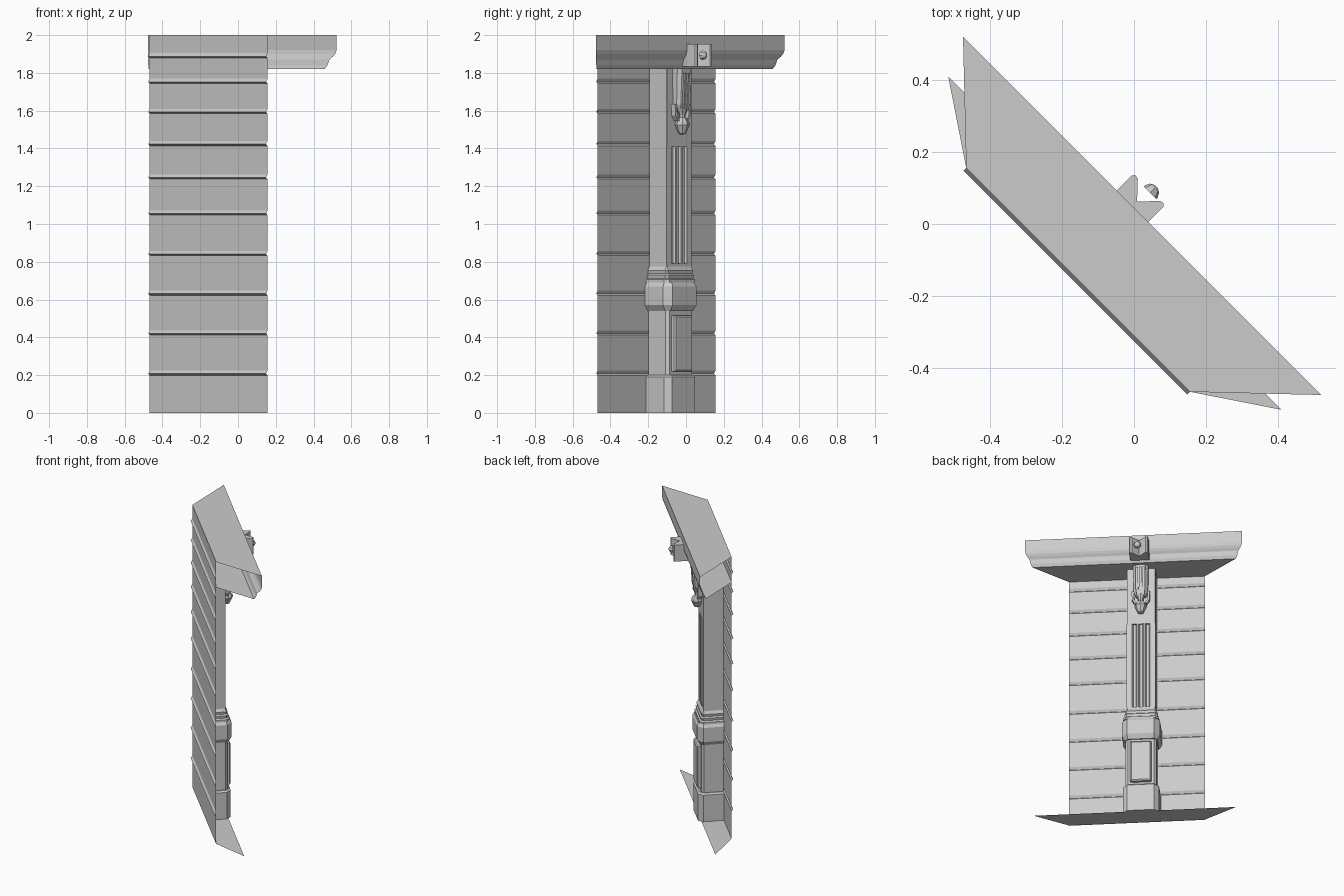
import bpy, math
from mathutils import Matrix

if "Cube" in bpy.data.objects:
    bpy.data.objects.remove(bpy.data.objects["Cube"])

TURN = Matrix.Rotation(-math.pi / 4, 4, 'Z')   # the panel faces diagonally (+x +y)
BACK = -0.22                                   # wall plane, local depth
CX = -0.038                                    # pilaster centre, local across


def mesh(name, verts, faces):
    me = bpy.data.meshes.new(name)
    me.from_pydata([TURN @ Matrix.Translation(v).to_translation() for v in verts], [], faces)
    me.validate()
    ob = bpy.data.objects.new(name, me)
    bpy.context.collection.objects.link(ob)
    return ob


def loft(name, rings, caps=True):
    """Stack equal-length closed rings of 3D points."""
    n = len(rings[0])
    verts = [p for r in rings for p in r]
    faces = [(k * n + i, k * n + (i + 1) % n, (k + 1) * n + (i + 1) % n, (k + 1) * n + i)
             for k in range(len(rings) - 1) for i in range(n)]
    if caps:
        faces += [tuple(reversed(range(n))), tuple(range(len(verts) - n, len(verts)))]
    return mesh(name, verts, faces)


def plan(z, half, front, ch=0.0, back=BACK):
    """Pilaster section with chamfered front corners."""
    ch = max(ch, 0.001)
    pts = [(half, back), (half, front - ch), (half - ch, front),
           (-half + ch, front), (-half, front - ch), (-half, back)]
    return [(CX + u, v, z) for u, v in pts]


def strip(name, profile, width):
    """Sheet swept across the panel; width(v) gives the mitred half width."""
    verts = []
    for v, z in profile:
        verts += [(-width(v), v, z), (width(v), v, z)]
    faces = [(2 * i + 1, 2 * i, 2 * i + 2, 2 * i + 3) for i in range(len(profile) - 1)]
    return mesh(name, verts, faces)


def lathe(name, centre, profile, sides=8, axis='Z'):
    rings = []
    for r, h in profile:
        ring = []
        for i in range(sides):
            a = 2 * math.pi * i / sides
            c, s = r * math.cos(a), r * math.sin(a)
            off = (c, s, h) if axis == 'Z' else (c, h, -s)
            ring.append(tuple(centre[k] + off[k] for k in range(3)))
        rings.append(ring)
    return loft(name, rings)


# clapboard wall sheet with recessed seams
prof = [(BACK, 0.0)]
for g in (0.212, 0.425, 0.635, 0.845, 1.06, 1.25, 1.427, 1.597, 1.757, 1.892):
    prof += [(BACK, g - 0.013), (BACK - 0.011, g - 0.004), (BACK, g + 0.012)]
prof.append((BACK, 2.0))
strip("clapboard_wall", prof, lambda v: 0.441)

# mitred crown cornice, open at the ends
strip("cornice", [(BACK, 1.82), (-0.012, 1.82), (-0.001, 1.84), (0.006, 1.87), (0.018, 1.885),
                  (0.027, 1.9), (0.032, 1.92), (0.032, 2.0), (BACK, 2.0)],
      lambda v: 0.441 + 1.05 * (v - BACK))

# floor sheet
strip("floor_sheet", [(-0.075, 0.002), (BACK, 0.002)], lambda v: 0.441 + 1.49 * (v - BACK))

# pilaster, bottom to top
loft("plinth", [plan(0.0, 0.117, -0.056, 0.03), plan(0.19, 0.117, -0.056, 0.03),
                plan(0.2, 0.107, -0.066, 0.025)])
loft("lower_shaft", [plan(0.19, 0.1, -0.078, 0.015), plan(0.56, 0.1, -0.078, 0.015)])
loft("panel", [[(CX + u * w, v, z) for u, z in ((1, lo), (1, hi), (-1, hi), (-1, lo))]
               for w, v, lo, hi in ((0.068, -0.08, 0.22, 0.515), (0.068, -0.06, 0.22, 0.515),
                                    (0.06, -0.053, 0.228, 0.507))])
loft("collar", [plan(0.54, 0.105, -0.07, 0.02), plan(0.57, 0.124, -0.05, 0.035),
                plan(0.67, 0.124, -0.05, 0.035), plan(0.69, 0.112, -0.06, 0.03)])
loft("collar_moulding", [plan(0.69, 0.116, -0.066, 0.02), plan(0.705, 0.116, -0.066, 0.02),
                         plan(0.712, 0.106, -0.076, 0.015), plan(0.73, 0.109, -0.072, 0.015),
                         plan(0.738, 0.101, -0.081, 0.01), plan(0.755, 0.104, -0.078, 0.01),
                         plan(0.775, 0.093, -0.09, 0.005)])
FRONT, HALF = -0.09, 0.093
loft("shaft_foot", [plan(z, HALF, FRONT) for z in (0.76, 0.79)])
loft("shaft_head", [plan(z, HALF, FRONT) for z in (1.41, 1.82)])

# fluted middle of the shaft
section = [(HALF, BACK), (HALF, FRONT)]
for c in (0.042, 0.0, -0.042):
    section += [(c + 0.016, FRONT), (c + 0.009, FRONT - 0.012),
                (c - 0.009, FRONT - 0.012), (c - 0.016, FRONT)]
section += [(-HALF, FRONT), (-HALF, BACK)]
loft("fluted_shaft", [[(CX + u, v, z) for u, v in section] for z in (0.79, 1.41)], caps=False)

# ribbed pendant with a faceted drop
loft("pendant", [plan(1.6, 0.03, -0.055, 0.012, FRONT), plan(1.63, 0.045, -0.045, 0.018, FRONT),
                 plan(1.82, 0.05, -0.035, 0.018, FRONT)])
for k in (-1, 0, 1):
    loft("pendant_rib", [[(CX + k * s + a * 0.008, v, z)
                          for a, v in ((1, FRONT), (1, f), (-1, f), (-1, FRONT))]
                         for z, s, f in ((1.6, 0.016, -0.045), (1.64, 0.022, -0.036),
                                         (1.8, 0.024, -0.026))])
lathe("pendant_drop", (CX, -0.066, 0),
      [(0.008, 1.475), (0.02, 1.48), (0.04, 1.525), (0.036, 1.54), (0.016, 1.565),
       (0.018, 1.58), (0.032, 1.61)])
for s in (-1, 1):
    # curled side leaf
    loft("pendant_leaf", [[(CX + s * (u + a * 0.007), v, z)
                           for a, v in ((1, FRONT), (1, -0.06), (-1, -0.06), (-1, FRONT))]
                          for z, u in ((1.545, 0.03), (1.575, 0.05), (1.635, 0.052))])

# notched keystone block on the cornice
key = [(0.062, -0.02), (0.062, 0.092), (0.055, 0.099), (0.044, 0.097), (0.0, 0.05),
       (-0.044, 0.097), (-0.055, 0.099), (-0.062, 0.092), (-0.062, -0.02)]
loft("keystone", [[(CX + u, v, z) for u, v in key] for z in (1.835, 1.952)])
lathe("keystone_boss", (CX + 0.008, 0, 1.893),
      [(0.025, 0.093), (0.025, 0.098), (0.018, 0.111), (0.006, 0.118)], axis='Y')
